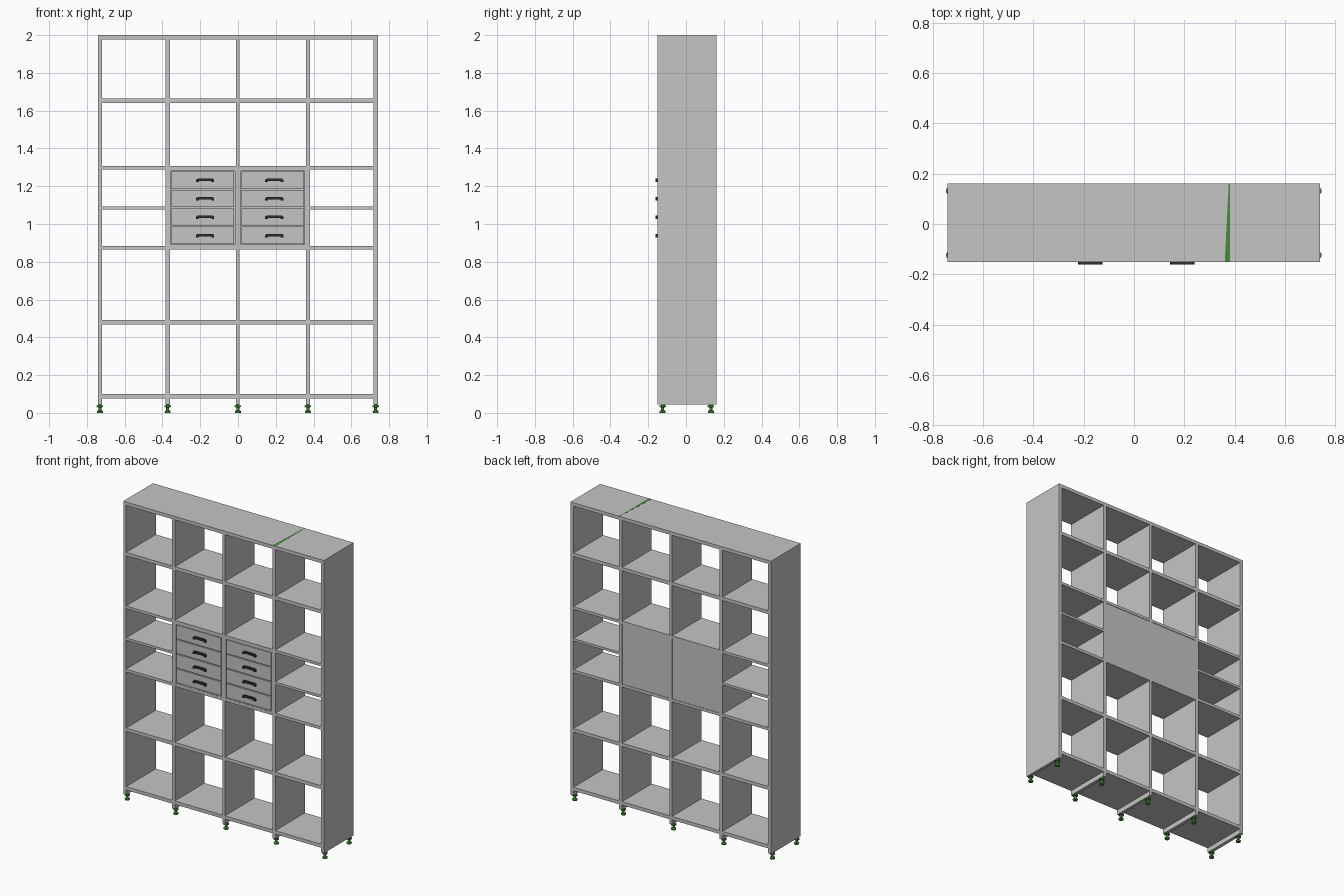
import bpy, bmesh, math

cube = bpy.data.objects.get("Cube")
if cube:
    bpy.data.objects.remove(cube, do_unlink=True)


def material(name, rgb):
    m = bpy.data.materials.new(name)
    m.use_nodes = True
    m.diffuse_color = (*rgb, 1)
    m.node_tree.nodes["Principled BSDF"].inputs["Base Color"].default_value = (*rgb, 1)
    return m


GREY = material("light grey", (0.56, 0.56, 0.56))
DARK = material("charcoal", (0.03, 0.03, 0.035))
GREEN = material("green", (0.06, 0.27, 0.04))

FRONT, BACK = -0.151, 0.162
BOTTOM, TOP = 0.045, 2.0


def finish(name, bm, mat):
    bmesh.ops.recalc_face_normals(bm, faces=bm.faces)
    mesh = bpy.data.meshes.new(name)
    bm.to_mesh(mesh)
    bm.free()
    mesh.materials.append(mat)
    ob = bpy.data.objects.new(name, mesh)
    bpy.context.collection.objects.link(ob)
    return ob


def box(name, x, y, z, mat=GREY):
    """Box from (min, max) pairs."""
    bm = bmesh.new()
    bmesh.ops.create_cube(bm, size=1)
    for v in bm.verts:
        v.co = [lo + (c + 0.5) * (hi - lo) for c, (lo, hi) in zip(v.co, (x, y, z))]
    return finish(name, bm, mat)


def prism(name, points, direction, mat):
    """Flat polygon extruded along a direction."""
    bm = bmesh.new()
    face = bm.faces.new([bm.verts.new(p) for p in points])
    new = bmesh.ops.extrude_face_region(bm, geom=[face])["geom"]
    bmesh.ops.translate(bm, vec=direction,
                        verts=[g for g in new if isinstance(g, bmesh.types.BMVert)])
    return finish(name, bm, mat)


def lathe(name, profile, x, y, mat, sides=16):
    """Profile of (radius, height) pairs turned about a vertical axis."""
    bm = bmesh.new()
    rings = []
    for r, z in profile:
        rings.append([bm.verts.new((x + r * math.cos(a), y + r * math.sin(a), z))
                      for a in (math.tau * i / sides for i in range(sides))])
    for low, high in zip(rings, rings[1:]):
        for i in range(sides):
            j = (i + 1) % sides
            bm.faces.new((low[i], low[j], high[j], high[i]))
    bm.faces.new(rings[0])
    bm.faces.new(rings[-1])
    return finish(name, bm, mat)


# Upright panels
uprights = [(-0.742, -0.720), (-0.383, -0.361), (-0.010, 0.009),
            (0.359, 0.381), (0.718, 0.740)]
for i, x in enumerate(uprights):
    outer = i in (0, 4)
    box(f"upright_{i + 1}", x, (FRONT, BACK), (BOTTOM, TOP if outer else TOP - 0.023))

# Shelves, one per bay; the short ones only fill the outer bays
shelves = [(0.077, 0.100), (0.468, 0.491), (0.865, 0.884),
           (1.288, 1.306), (1.641, 1.664), (1.977, TOP)]
bays = [(a[1], b[0]) for a, b in zip(uprights, uprights[1:])]
for b, x in enumerate(bays):
    for s, z in enumerate(shelves[:-1]):
        box(f"shelf_{b + 1}_{s + 1}", x, (FRONT, BACK), z)
    if b in (0, 3):
        box(f"short_shelf_{b + 1}", x, (FRONT, BACK), (1.077, 1.093))
box("top_panel", (uprights[0][1], uprights[4][0]), (FRONT, BACK), shelves[-1])

# Narrow green wedge inlaid in the top
prism("top_inlay", [(0.361, FRONT, TOP), (0.381, FRONT, TOP),
                    (0.381, BACK, TOP), (0.377, BACK, TOP)], (0, 0, 0.0006), GREEN)

# Drawer cabinets in the two middle bays
WALL, GAP, LOW, HIGH = 0.007, 0.003, 0.884, 1.288
PITCH = (HIGH - LOW - 2 * WALL) / 4
for side, (x0, x1), handle_x in (("right", bays[1], -0.174), ("left", bays[2], 0.192)):
    depth = (FRONT + 0.001, BACK - 0.003)
    box(f"cabinet_{side}_wall_a", (x0, x0 + WALL), depth, (LOW, HIGH))
    box(f"cabinet_{side}_wall_b", (x1 - WALL, x1), depth, (LOW, HIGH))
    inner = (x0 + WALL, x1 - WALL)
    box(f"cabinet_{side}_floor", inner, depth, (LOW, LOW + WALL))
    box(f"cabinet_{side}_roof", inner, depth, (HIGH - WALL, HIGH))
    box(f"cabinet_{side}_back", inner, (BACK - 0.012, BACK - 0.003),
        (LOW + WALL, HIGH - WALL))
    for d in range(4):
        z0 = LOW + WALL + d * PITCH
        z1 = z0 + PITCH
        # Front board, then the drawer body behind it
        box(f"drawer_{side}_{d + 1}_front", (inner[0] + GAP, inner[1] - GAP),
            (FRONT + 0.001, FRONT + 0.014), (z0 + GAP, z1 - GAP))
        box(f"drawer_{side}_{d + 1}_body", (inner[0] + 0.006, inner[1] - 0.006),
            (FRONT + 0.014, BACK - 0.02), (z0 + 0.008, z1 - 0.012))
        # Bridge-shaped handle with downturned ends
        half = [(0.0, 0.008), (0.040, 0.008), (0.048, 0.002), (0.048, -0.010),
                (0.034, -0.010), (0.032, -0.005), (0.0, -0.005)]
        outline = half + [(-x, z) for x, z in reversed(half[1:-1])]
        zc = (z0 + z1) / 2
        prism(f"handle_{side}_{d + 1}",
              [(handle_x + x, FRONT + 0.001, zc + z) for x, z in outline],
              (0, -0.012, 0), DARK)

# Levelling feet under every upright
foot_profile = [(0.015, 0.0), (0.016, 0.009), (0.008, 0.015), (0.008, 0.029),
                (0.017, 0.031), (0.017, 0.038), (0.009, 0.040), (0.009, BOTTOM)]
for i, x in enumerate(uprights):
    for row, y in (("front", -0.124), ("back", 0.132)):
        foot = lathe(f"foot_{row}_{i + 1}", foot_profile, sum(x) / 2, y, GREEN)
        foot.select_set(True)
        bpy.context.view_layer.objects.active = foot
bpy.ops.object.shade_smooth_by_angle(angle=math.radians(35))
